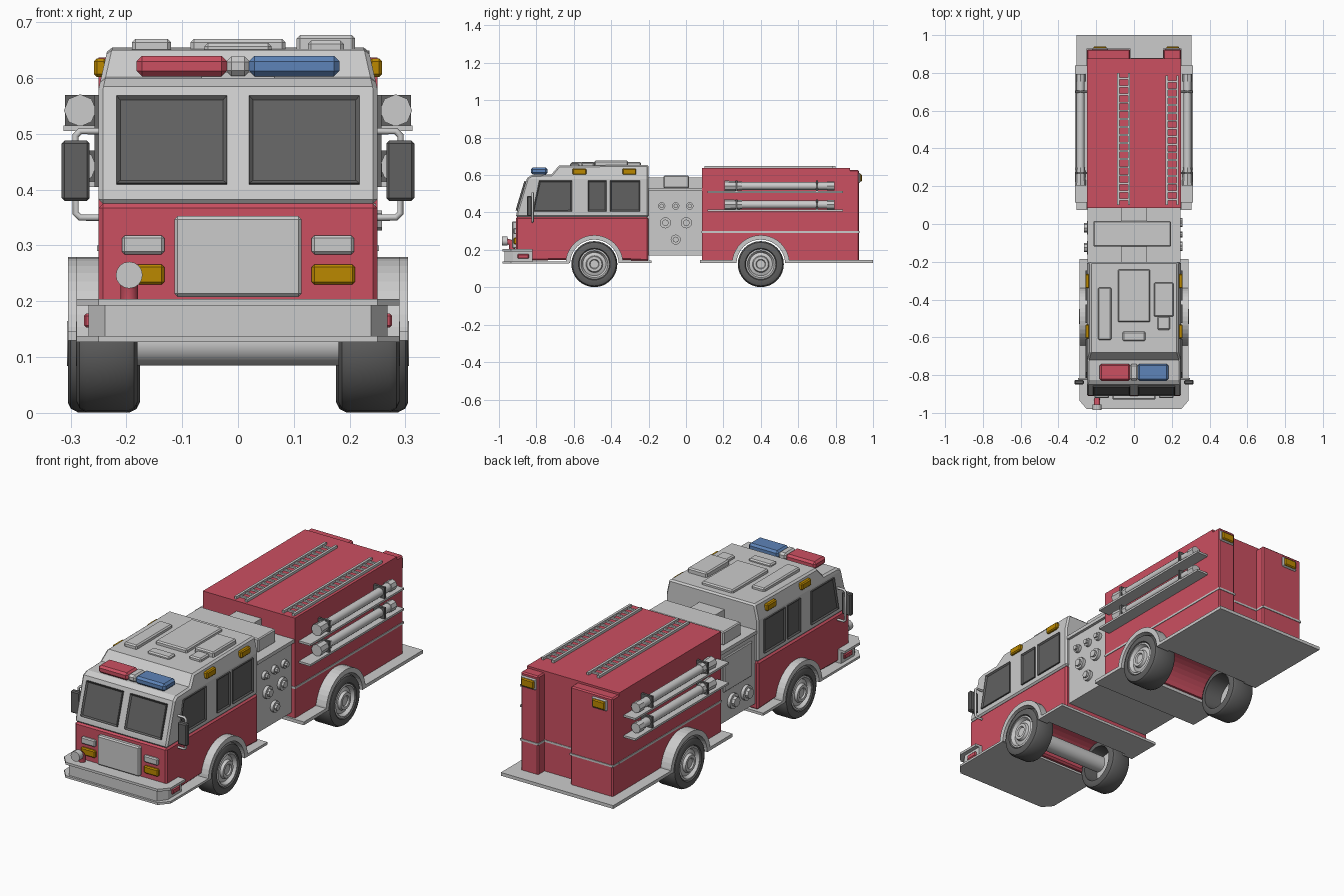
import bpy, bmesh
from math import sin, cos, pi, radians
from mathutils import Vector, Matrix

if "Cube" in bpy.data.objects:
    bpy.data.objects.remove(bpy.data.objects["Cube"])


def material(name, rgb):
    m = bpy.data.materials.new(name)
    m.diffuse_color = (*rgb, 1)
    m.use_nodes = True
    m.node_tree.nodes["Principled BSDF"].inputs["Base Color"].default_value = m.diffuse_color
    return m


RED = material("red_paint", (0.60, 0.08, 0.12))
BLUE = material("blue_lens", (0.11, 0.23, 0.48))
AMBER = material("amber_lens", (0.50, 0.25, 0.0))
DARK = material("dark_rubber_glass", (0.12, 0.12, 0.12))


def finish(name, bm, mat=None, bevel=0, smooth=False):
    bmesh.ops.recalc_face_normals(bm, faces=bm.faces)
    me = bpy.data.meshes.new(name)
    bm.to_mesh(me)
    bm.free()
    if smooth:
        me.shade_smooth()
        me.set_sharp_from_angle(angle=radians(32))
    if mat:
        me.materials.append(mat)
    ob = bpy.data.objects.new(name, me)
    bpy.context.collection.objects.link(ob)
    if bevel:
        mod = ob.modifiers.new("bevel", 'BEVEL')
        mod.width, mod.segments, mod.angle_limit = bevel, 1, radians(50)
    return ob


def prism_bm(pts, axis, lo, hi):
    """Extrude a 2D outline along one axis."""
    bm = bmesh.new()
    put = {'x': lambda p, d: (d, p[0], p[1]), 'y': lambda p, d: (p[0], d, p[1]),
           'z': lambda p, d: (p[0], p[1], d)}[axis]
    f = bm.faces.new([bm.verts.new(put(p, lo)) for p in pts])
    ext = bmesh.ops.extrude_face_region(bm, geom=[f])['geom']
    off = Vector(put((0, 0), hi - lo))
    bmesh.ops.translate(bm, vec=off, verts=[v for v in ext if isinstance(v, bmesh.types.BMVert)])
    bmesh.ops.recalc_face_normals(bm, faces=bm.faces)
    return bm


def prism(name, pts, axis, lo, hi, mat=None, bevel=0):
    return finish(name, prism_bm(pts, axis, lo, hi), mat, bevel)


def box(name, x, y, z, mat=None, bevel=0):
    return prism(name, [(x[0], y[0]), (x[1], y[0]), (x[1], y[1]), (x[0], y[1])], 'z', z[0], z[1], mat, bevel)


def window(name, pts, axis, lo, hi):
    """Dark frame with the pane sunk into its outer face."""
    bm = prism_bm(pts, axis, lo, hi)
    n = Vector((axis == 'x', axis == 'y', 0)) * (1 if hi > lo else -1)
    face = max(bm.faces, key=lambda f: f.normal.dot(n))
    bmesh.ops.inset_individual(bm, faces=[face], thickness=0.01, depth=-0.006)
    return finish(name, bm, DARK)


def cyl(name, p0, p1, r, mat=None, n=16, r2=None):
    p0, p1 = Vector(p0), Vector(p1)
    bm = bmesh.new()
    rot = (p1 - p0).to_track_quat('Z', 'Y').to_matrix().to_4x4()
    bmesh.ops.create_cone(bm, cap_ends=True, segments=n, radius1=r, radius2=r2 or r,
                          depth=(p1 - p0).length, matrix=Matrix.Translation((p0 + p1) / 2) @ rot)
    return finish(name, bm, mat, smooth=n > 8)


def lathe_x(name, prof, s, y, z, mat=None, n=32):
    """Spin a closed (x, radius) profile round a sideways axle."""
    bm = bmesh.new()
    rings = [[bm.verts.new((s * px, y + r * cos(2 * pi * i / n), z + r * sin(2 * pi * i / n)))
              for i in range(n)] for px, r in prof]
    for a, b in zip(rings, rings[1:] + rings[:1]):
        for i in range(n):
            j = (i + 1) % n
            bm.faces.new((a[i], a[j], b[j], b[i]))
    bmesh.ops.remove_doubles(bm, verts=bm.verts, dist=0.0005)
    return finish(name, bm, mat, smooth=True)


def tube(name, pts, r, mat=None):
    cu = bpy.data.curves.new(name, 'CURVE')
    cu.dimensions, cu.bevel_depth, cu.bevel_resolution, cu.use_fill_caps = '3D', r, 2, True
    sp = cu.splines.new('POLY')
    sp.points.add(len(pts) - 1)
    for p, co in zip(sp.points, pts):
        p.co = (*co, 1)
    if mat:
        cu.materials.append(mat)
    bpy.context.collection.objects.link(bpy.data.objects.new(name, cu))


def arch(cy, r, a0=170, a1=10, n=16, cz=0.125):
    return [(cy + r * cos(radians(a0 + (a1 - a0) * i / n)), cz + r * sin(radians(a0 + (a1 - a0) * i / n)))
            for i in range(n + 1)]


FRONT, REAR = -0.49, 0.40

# Cab: red lower half with wheel arch, grey upper half with sloped windscreen and tapered roof
prism("cab_lower", [(-.91, .14)] + arch(FRONT, .132) + [(-.2, .14), (-.2, .375), (-.91, .375)],
      'x', -.25, .25, RED, .008)
bm = prism_bm([(-.91, .375), (-.905, .40), (-.85, .585), (-.825, .6), (-.72, .603), (-.68, .65),
               (-.2, .655), (-.2, .375)], 'x', -.25, .25)
bmesh.ops.bisect_plane(bm, geom=bm.verts[:] + bm.edges[:] + bm.faces[:], plane_co=(0, 0, .58), plane_no=(0, 0, 1))
for v in bm.verts:
    v.co.x *= 1 - max(0, v.co.z - .58) * .9
finish("cab_upper", bm, None, .008)

# Roof boxes and light bar
for x0, x1, y0, y1, h in [(-.085, .085, -.52, -.24, .67), (-.19, -.12, -.615, -.335, .67), (.105, .21, -.49, -.31, .677),
                          (.125, .19, -.56, -.49, .667), (-.06, .06, -.62, -.57, .663)]:
    box("roof_box", (x0, x1), (y0, y1), (.645, h), None, .006)
box("light_bar_foot", (-.065, .065), (-.81, -.76), (.59, .61))
box("light_bar_red", (-.182, -.02), (-.83, -.74), (.603, .64), RED, .01)
box("light_bar_middle", (-.022, .022), (-.828, -.742), (.604, .639), None, .01)
box("light_bar_blue", (.02, .182), (-.83, -.74), (.603, .64), BLUE, .01)

# Front face: grille and hose inlet
box("grille", (-.114, .114), (-.93, -.90), (.208, .353), None, .006)
tube("inlet_pipe", [(-.195, -.93, .18), (-.195, -.93, .225), (-.195, -.938, .24), (-.195, -.965, .247)], .016, RED)
cyl("inlet_cap", (-.195, -.985, .247), (-.195, -.955, .247), .024, n=16)

# Bumper between two plates with chamfered corners
def bumper(w, c, f, back=-.82):
    return [(-w, back), (-w, f + .045), (-c, f), (c, f), (w, f + .045), (w, back)]
prism("bumper_core", bumper(.268, .238, -.97), 'z', .132, .2)
prism("bumper_top_plate", bumper(.289, .25, -.98), 'z', .192, .204)
prism("bumper_bottom_plate", bumper(.289, .25, -.98, -.625), 'z', .127, .138)

for s in (-1, 1):
    side = lambda a, b: tuple(sorted((s * a, s * b)))
    # Windscreen half
    w = window("windscreen", [(s * .02, -.082), (s * .218, -.082), (s * .218, .082), (s * .02, .082)], 'y', .008, -.008)
    w.location, w.rotation_euler.x = (0, -.88, .488), radians(-16.6)
    # Side windows
    for pts in ([(-.82, .405), (-.61, .405), (-.61, .57), (-.785, .57)],
                [(-.525, .405), (-.425, .405), (-.425, .57), (-.525, .57)],
                [(-.405, .405), (-.245, .405), (-.245, .57), (-.405, .57)]):
        window("side_window", pts, 'x', s * .244, s * .257)
    # Front and side lamps
    box("headlight", side(.132, .208), (-.922, -.90), (.284, .318), None, .005)
    box("front_indicator", side(.132, .21), (-.922, -.90), (.23, .266), AMBER, .005)
    box("bumper_lamp", side(.26, .276), (-.90, -.84), (.153, .178), RED, .004)
    for y in (-.57, -.303):
        box("roof_side_lamp", side(.235, .258), (y - .037, y + .037), (.602, .635), AMBER, .005)
    # Mirror and bracket
    box("mirror", side(.266, .316), (-.85, -.825), (.38, .488), DARK, .005)
    tube("mirror_bracket", [(s * x, -.82, z) for x, z in
         [(.24, .505), (.283, .505), (.291, .497), (.291, .358), (.283, .35), (.24, .35)]], .006)
    # Fenders, wheels
    for y, out, inner, tag in ((FRONT, .289, .18, "front"), (REAR, .305, .176, "rear")):
        prism(tag + "_fender", arch(y, .154, 178, 2, 20) + arch(y, .13, 2, 178, 20), 'x', s * .235, s * out)
        w = out
        lathe_x(tag + "_tire", [(inner, .105), (inner + .006, .117), (inner + .018, .123), (w - .018, .123),
                (w - .005, .116), (w, .105), (w, .085), (w - .012, .078), (inner, .088)], s, y, .124, DARK)
        lathe_x(tag + "_hub", [(w - .04, 0), (w - .04, .08), (w - .004, .08), (w - .002, .072), (w - .018, .062),
                (w - .012, .045), (w + .001, .04), (w + .001, .026), (w - .006, .022), (w - .006, 0)], s, y, .124)
    # Hose shelves with tubes
    for z in (.505, .405):
        box("hose_shelf", side(.245, .313), (.115, .84), (z, z + .01))
        h = z + .037
        cyl("hose", (s * .283, .21, h), (s * .283, .79, h), .021, n=12)
        cyl("hose_collar", (s * .283, .205, h), (s * .283, .30, h), .029, n=8, r2=.024)
        cyl("hose_tip", (s * .283, .755, h), (s * .283, .795, h), .025, n=8)
        for y in (.27, .70):
            box("hose_strap", side(.247, .31), (y - .006, y + .006), (z + .005, z + .065), DARK)

cyl("front_axle", (-.2, FRONT, .125), (.2, FRONT, .125), .04, n=24)

# Step and floor plates
box("cab_step", (-.289, .289), (-.345, -.185), (.13, .143))
box("rear_platform_front", (-.305, .305), (.075, .262), (.13, .146))
box("rear_platform_back", (-.305, .305), (.538, 1.0), (.13, .146))

# Pump section
box("pump_body", (-.235, .232), (-.205, .09), (.17, .525))
box("pump_top_slab", (-.246, .246), (-.2, .086), (.515, .532))
box("pump_top_spine", (-.068, .068), (-.2, .086), (.53, .587))
box("pump_top_locker", (-.215, .195), (-.12, .015), (.53, .597), None, .005)
for y, z, r in [(-.13, .435, .02), (-.055, .435, .02), (.02, .435, .02), (-.11, .345, .03), (.002, .345, .03), (-.055, .255, .027)]:
    cyl("pump_gauge", (.225, y, z), (.247, y, z), r, n=12)
    cyl("pump_gauge_knob", (.245, y, z), (.258, y, z), r * .6, n=8)
box("pump_left_panel", (-.243, -.23), (-.17, .05), (.32, .49), None, .004)
for y in (-.125, -.02):
    cyl("pump_outlet", (-.23, y, .255), (-.25, y, .255), .036, n=12)
    cyl("pump_outlet_cap", (-.248, y, .255), (-.265, y, .255), .024, n=8)

# Rear body with arch, plus two tail blocks
prism("rear_body", [(.085, .14)] + arch(REAR, .132) + [(.876, .14), (.876, .637), (.085, .637)], 'x', -.25, .25, RED)
for x0, x1 in ((-.25, -.02), (.155, .25)):
    box("tail_block", (x0, x1), (.87, .925), (.14, .627), RED, .006)
    box("tail_stripe", (x0 - .002, x1 + .002), (.87, .928), (.29, .3))
box("body_stripe", (-.253, .253), (.083, .878), (.29, .3))
for x in (-.18, .205):
    box("tail_lamp_housing", (x - .042, x + .042), (.92, .932), (.558, .612), None, .005)
    box("tail_lamp", (x - .034, x + .034), (.925, .94), (.565, .605), AMBER, .005)

# Ladders on the roof
for x0, x1, y1 in ((-.09, -.02, .80), (.168, .236, .785)):
    for x in (x0, x1 - .012):
        box("ladder_rail", (x, x + .012), (.1, y1), (.635, .649))
    for i in range(16):
        y = .13 + i * (y1 - .16) / 15
        box("ladder_rung", (x0, x1), (y - .005, y + .005), (.635, .645))
